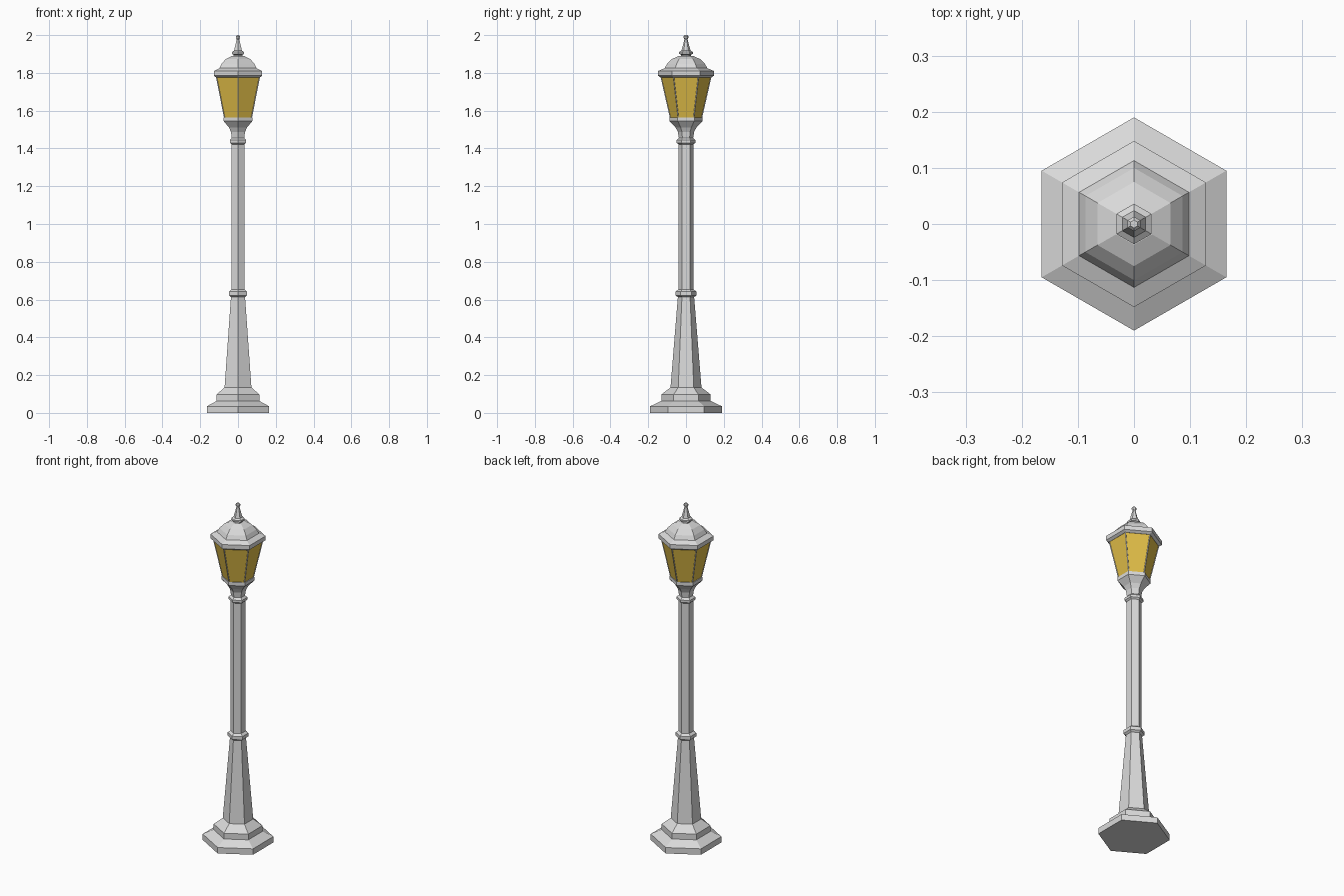
import bpy, bmesh, math
from mathutils import Vector

if "Cube" in bpy.data.objects:
    bpy.data.objects.remove(bpy.data.objects["Cube"])


def material(name, rgb):
    m = bpy.data.materials.new(name)
    m.diffuse_color = (*rgb, 1)
    m.use_nodes = True
    m.node_tree.nodes["Principled BSDF"].inputs["Base Color"].default_value = m.diffuse_color
    return m


METAL = material("grey metal", (0.7, 0.7, 0.7))
GLASS = material("amber glass", (0.76, 0.52, 0.065))


def corner(i, r, z):
    a = math.radians(90 + 60 * i)
    return Vector((r * math.cos(a), r * math.sin(a), z))


def hex_part(name, profile, mat):
    """Six-sided solid from (corner radius, height) rings, capped."""
    bm = bmesh.new()
    rings = [[bm.verts.new(corner(i, r, z)) for i in range(6)] for r, z in profile]
    for lo, hi in zip(rings, rings[1:]):
        for i in range(6):
            j = (i + 1) % 6
            bm.faces.new((lo[i], lo[j], hi[j], hi[i]))
    bm.faces.new(rings[0][::-1])
    bm.faces.new(rings[-1])
    me = bpy.data.meshes.new(name)
    bm.to_mesh(me)
    bm.free()
    me.materials.append(mat)
    ob = bpy.data.objects.new(name, me)
    bpy.context.collection.objects.link(ob)
    return ob


# stepped base and tapered lower post
hex_part("base", [(.19, 0), (.19, .035), (.131, .063), (.131, .097), (.082, .135)], METAL)
hex_part("lower_post", [(.082, .135), (.043, .615)], METAL)
hex_part("lower_collar", [(.043, .613), (.056, .622), (.056, .642), (.04, .653)], METAL)

# upper post, neck ring and flared lantern cup
hex_part("upper_post", [(.04, .653), (.04, 1.425)], METAL)
hex_part("neck_ring", [(.04, 1.422), (.05, 1.43), (.05, 1.444), (.038, 1.455)], METAL)
hex_part("lantern_cup", [(.038, 1.455), (.043, 1.488), (.056, 1.512), (.088, 1.545),
                         (.088, 1.565)], METAL)

# glass body with thin corner bars
hex_part("lantern_glass", [(.083, 1.565), (.132, 1.78)], GLASS)
for i in range(6):
    p, q = corner(i, .083, 1.565), corner(i, .132, 1.78)
    bpy.ops.mesh.primitive_cylinder_add(vertices=6, radius=.003, depth=(q - p).length,
                                        location=(p + q) / 2)
    bar = bpy.context.object
    bar.name = f"corner_bar_{i + 1}"
    bar.rotation_euler = (q - p).to_track_quat('Z', 'Y').to_euler()
    bar.data.materials.append(METAL)

# roof with rim and dome
hex_part("roof", [(.132, 1.775), (.148, 1.785), (.148, 1.81), (.113, 1.825), (.1, 1.848),
                  (.075, 1.873), (.037, 1.89)], METAL)

# finial
hex_part("finial", [(.026, 1.885), (.026, 1.896), (.036, 1.9), (.036, 1.91), (.024, 1.918),
                    (.018, 1.94), (.008, 1.978), (.013, 1.985), (.013, 1.993), (.007, 2.0)], METAL)
